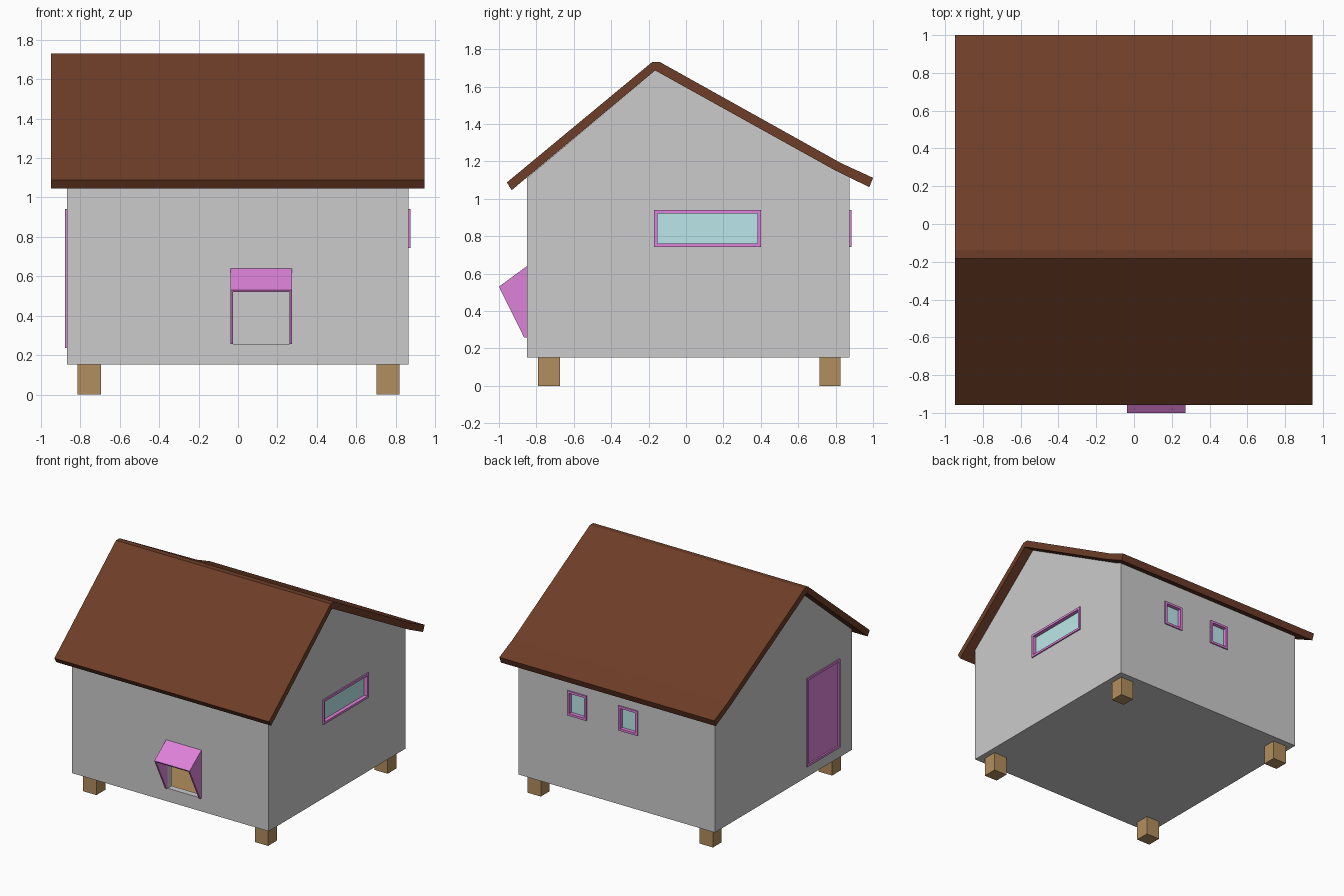
import bpy, bmesh

if "Cube" in bpy.data.objects:
    bpy.data.objects.remove(bpy.data.objects["Cube"])


def material(name, rgb):
    m = bpy.data.materials.new(name)
    m.diffuse_color = (*rgb, 1)
    m.use_nodes = True
    m.node_tree.nodes["Principled BSDF"].inputs["Base Color"].default_value = m.diffuse_color
    return m


BROWN = material("roof_brown", (0.155, 0.048, 0.021))
TAN = material("wood_tan", (0.443, 0.272, 0.112))
PINK = material("trim_pink", (0.727, 0.223, 0.695))
GLASS = material("glass_blue", (0.497, 0.80, 0.81))


def add_prism(bm, profile, x0, x1):
    """Extrude a (y, z) profile along x."""
    face = bm.faces.new([bm.verts.new((x0, y, z)) for y, z in profile])
    ext = bmesh.ops.extrude_face_region(bm, geom=[face])["geom"]
    verts = [g for g in ext if isinstance(g, bmesh.types.BMVert)]
    bmesh.ops.translate(bm, verts=verts, vec=(x1 - x0, 0, 0))


def add_box(bm, x, y, z):
    x, y, z = sorted(x), sorted(y), sorted(z)
    add_prism(bm, [(y[0], z[0]), (y[1], z[0]), (y[1], z[1]), (y[0], z[1])], *x)


def finish(name, bm, mat=None):
    bmesh.ops.recalc_face_normals(bm, faces=bm.faces[:])
    me = bpy.data.meshes.new(name)
    bm.to_mesh(me)
    bm.free()
    ob = bpy.data.objects.new(name, me)
    bpy.context.collection.objects.link(ob)
    if mat:
        me.materials.append(mat)
    return ob


def prism(name, profile, x0, x1, mat=None):
    bm = bmesh.new()
    add_prism(bm, profile, x0, x1)
    return finish(name, bm, mat)


def box(name, x, y, z, mat=None):
    bm = bmesh.new()
    add_box(bm, x, y, z)
    return finish(name, bm, mat)


# Gabled wall shell, hollowed out under the roof
T = 0.05
X0, X1, Y0, Y1 = -0.867, 0.865, -0.85, 0.875
walls = prism("walls", [(Y0, 0.152), (Y1, 0.152), (Y1, 1.113), (0.80, 1.15),
                        (-0.165, 1.686), (Y0, 1.112)], X0, X1)


def cut(cutter):
    mod = walls.modifiers.new(cutter.name, 'BOOLEAN')
    mod.operation = 'DIFFERENCE'
    mod.solver = 'EXACT'
    mod.object = cutter
    cutter.hide_render = True
    cutter.display_type = 'WIRE'


cut(box("interior_cutter", (X0 + T, X1 - T), (Y0 + T, Y1 - T), (0.175, 1.9)))
box("floor", (X0 + T, X1 - T), (Y0 + T, Y1 - T), (0.176, 0.19), TAN)

# Roof: two slopes, flat ridge, back eave with a slight kick
prism("roof", [(-0.958, 1.087), (-0.182, 1.73), (-0.138, 1.73), (0.83, 1.19),
               (1.0, 1.112), (0.98, 1.062), (0.80, 1.15), (-0.165, 1.686),
               (-0.932, 1.046)], -0.948, 0.945, BROWN)

# Corner legs
for side, x in (("left", (-0.815, -0.695)), ("right", (0.702, 0.818))):
    for end, y in (("front", (-0.79, -0.675)), ("back", (0.715, 0.825))):
        box(f"{end}_{side}_leg", x, y, (0, 0.152), TAN)


def opening(name, axis, wall, out, u, z, recess, panel_mat):
    """Framed opening; axis is the wall normal, out its sign, u the span along the wall."""
    w = 0.018

    def place(bm, us, zs, d0, d1):
        d = (wall + out * d0, wall + out * d1)
        add_box(bm, *((d, us, zs) if axis == 'x' else (us, d, zs)))

    (a, b), (c, e) = u, z
    bm = bmesh.new()
    for us, zs in (((a, a + w), z), ((b - w, b), z),
                   ((a + w, b - w), (c, c + w)), ((a + w, b - w), (e - w, e))):
        place(bm, us, zs, -T, 0.01)
    finish(name + "_frame", bm, PINK)
    inner = (a + w, b - w), (c + w, e - w)
    bm = bmesh.new()
    place(bm, *inner, -recess - 0.008, -recess)
    finish(name + "_panel", bm, panel_mat)
    bm = bmesh.new()
    place(bm, (a + 0.002, b - 0.002), (c + 0.002, e - 0.002), -T - 0.02, 0.03)
    cut(finish(name + "_cutter", bm))


# Windows and door
opening("side_window", 'x', X1, 1, (-0.17, 0.40), (0.743, 0.94), 0.02, GLASS)
opening("back_window_a", 'y', Y1, 1, (0.262, 0.43), (0.743, 0.94), 0.02, GLASS)
opening("back_window_b", 'y', Y1, 1, (-0.19, -0.022), (0.743, 0.94), 0.02, GLASS)
opening("door", 'x', X0, -1, (-0.69, -0.28), (0.235, 0.94), 0.002, PINK)

# Front hatch with an open hood
cut(box("hatch_cutter", (-0.025, 0.26), (-0.9, -0.79), (0.257, 0.61)))
bm = bmesh.new()
for x in (-0.038, 0.26):
    add_prism(bm, [(-0.85, 0.64), (-1.0, 0.53), (-0.865, 0.257), (-0.85, 0.257)], x, x + 0.013)
add_prism(bm, [(-0.85, 0.64), (-1.0, 0.53), (-0.994, 0.519), (-0.85, 0.624)], -0.025, 0.26)
finish("hatch_hood", bm, PINK)
